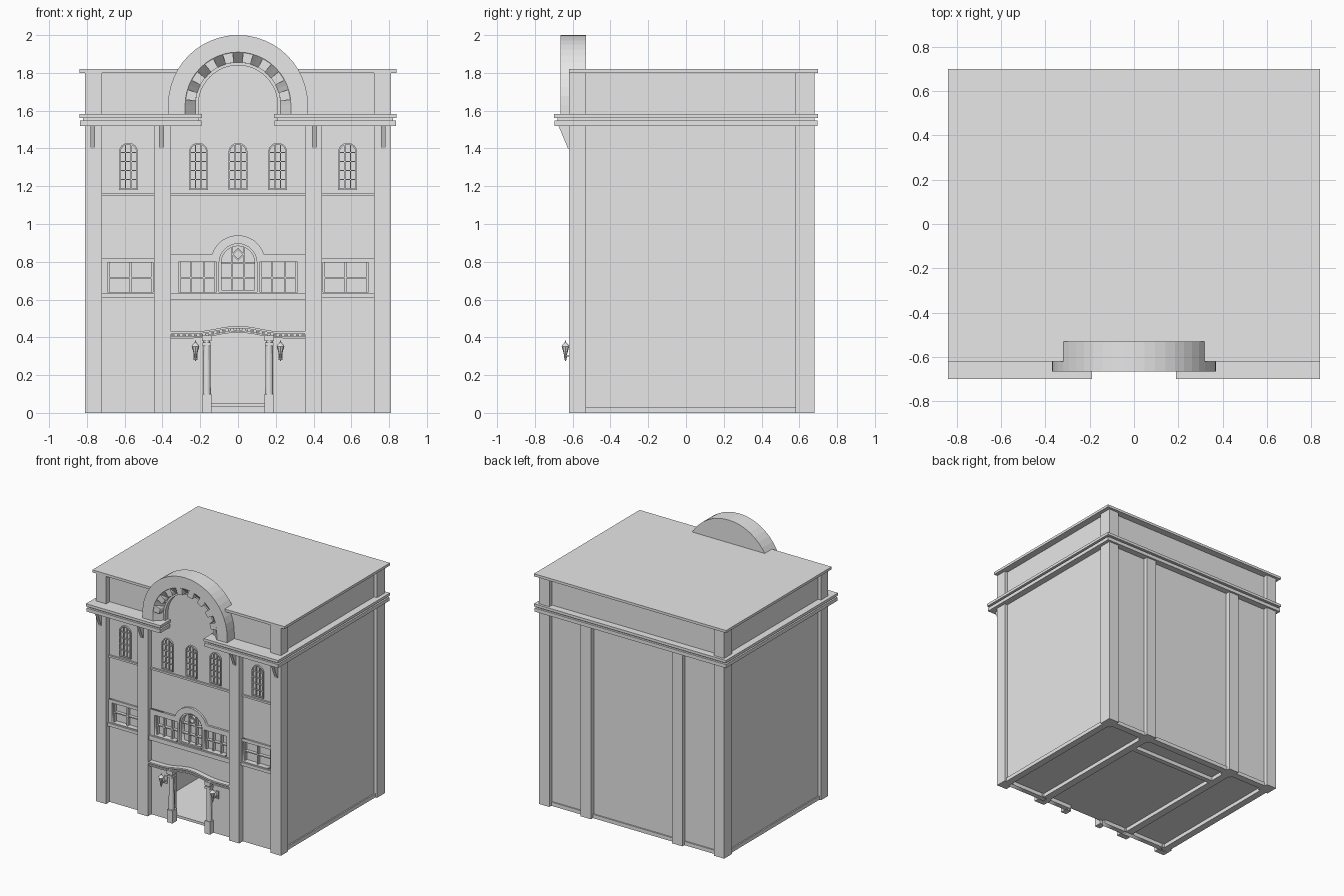
import bpy, bmesh, math
from mathutils import Matrix

cube = bpy.data.objects.get("Cube")
if cube:
    bpy.data.objects.remove(cube, do_unlink=True)

stone = bpy.data.materials.new("grey stone")
stone.use_nodes = True
stone.diffuse_color = (0.8, 0.8, 0.8, 1)
stone.node_tree.nodes["Principled BSDF"].inputs["Base Color"].default_value = (0.8, 0.8, 0.8, 1)

SIDES = (("left_", 1), ("right_", -1))
WALL = -0.575      # face of the front wall
FRONT = -0.62      # face of the pilasters


def finish(name, bm):
    bmesh.ops.remove_doubles(bm, verts=bm.verts, dist=1e-5)
    bmesh.ops.recalc_face_normals(bm, faces=bm.faces)
    me = bpy.data.meshes.new(name)
    bm.to_mesh(me)
    bm.free()
    me.materials.append(stone)
    ob = bpy.data.objects.new(name, me)
    bpy.context.collection.objects.link(ob)
    return ob


def box(name, x0, x1, y0, y1, z0, z1):
    bm = bmesh.new()
    bmesh.ops.create_cube(bm, size=1)
    bm.transform(Matrix.Translation(((x0 + x1) / 2, (y0 + y1) / 2, (z0 + z1) / 2))
                 @ Matrix.Diagonal((abs(x1 - x0), y1 - y0, z1 - z0, 1)))
    return finish(name, bm)


def pair(name, x0, x1, *yz):
    for side, s in SIDES:
        box(side + name, s * x0, s * x1, *yz)


def plate(name, loops, y0, y1):
    """Extruded x-z outline; further loops are holes."""
    cu = bpy.data.curves.new(name, 'CURVE')
    cu.dimensions, cu.fill_mode, cu.extrude = '2D', 'BOTH', (y1 - y0) / 2
    for loop in loops:
        sp = cu.splines.new('POLY')
        sp.points.add(len(loop) - 1)
        for p, (x, z) in zip(sp.points, loop):
            p.co = (x, z, 0, 1)
        sp.use_cyclic_u = True
    ob = bpy.data.objects.new(name + "_outline", cu)
    bpy.context.collection.objects.link(ob)
    dg = bpy.context.evaluated_depsgraph_get()
    me = bpy.data.meshes.new_from_object(ob.evaluated_get(dg))
    bm = bmesh.new()
    bm.from_mesh(me)
    bpy.data.objects.remove(ob, do_unlink=True)
    bpy.data.meshes.remove(me)
    bm.transform(Matrix.Translation((0, (y0 + y1) / 2, 0)) @ Matrix.Rotation(math.pi / 2, 4, 'X'))
    return finish(name, bm)


def cone(name, x, y, z0, z1, r0, r1, n=8):
    bm = bmesh.new()
    bmesh.ops.create_cone(bm, cap_ends=True, segments=n, radius1=r0, radius2=r1, depth=z1 - z0)
    bm.transform(Matrix.Translation((x, y, (z0 + z1) / 2)))
    return finish(name, bm)


def arc(cx, cz, r, a0, a1, n):
    steps = [math.radians(a0 + (a1 - a0) * i / n) for i in range(n + 1)]
    return [(cx + r * math.cos(a), cz + r * math.sin(a)) for a in steps]


def rect(x0, x1, z0, z1):
    return [(x0, z0), (x1, z0), (x1, z1), (x0, z1)]


def arched(cx, hw, z0, spring, n=12):
    return [(cx - hw, z0), (cx + hw, z0)] + arc(cx, spring, hw, 0, 180, n)


# Shell, pilasters and floor
pair("side_wall", 0.74, 0.785, -0.58, 0.64, 0, 1.8)
box("back_wall", -0.77, 0.77, 0.6, 0.645, 0, 1.8)
for y0, y1, tag in ((FRONT, -0.53, "front"), (0.58, 0.68, "back")):
    pair(tag + "_corner_pilaster", 0.72, 0.81, y0, y1, 0, 1.8)
    pair(tag + "_inner_pilaster", 0.355, 0.445, y0, y1, 0, 1.53)
pair("side_plinth", 0.78, 0.795, -0.53, 0.58, 0, 0.03)
box("back_plinth", -0.72, 0.72, 0.64, 0.655, 0, 0.03)
box("floor", -0.76, 0.76, WALL + 0.005, 0.62, 0.03, 0.05)
pair("partition", 0.37, 0.43, -0.54, 0.6, 0, 0.6)
box("room_back_wall", -0.37, 0.37, 0.42, 0.46, 0, 0.6)
box("room_ceiling", -0.37, 0.37, -0.54, 0.46, 0.58, 0.6)

# Roof, notched behind the big arch
box("roof", -0.84, 0.84, -0.53, 0.7, 1.8, 1.82)
pair("roof_front", 0.3, 0.84, FRONT, -0.53, 1.8, 1.82)
pair("parapet", 0.24, 0.4, WALL, -0.53, 1.55, 1.8)

# Cornice in three layers
for i, (z0, z1, d) in enumerate(((1.52, 1.548, 0.004), (1.548, 1.562, 0.02), (1.562, 1.583, 0))):
    tag = "cornice_%d" % i
    pair("side_" + tag, 0.76, 0.84 - d, -0.58, 0.62, z0, z1)
    pair("front_" + tag, 0.19 + d, 0.84 - d, -0.7 + d, -0.56, z0, z1)
    box("back_" + tag, -0.84 + d, 0.84 - d, 0.61, 0.7 - d, z0, z1)

# Brackets under the cornice
for side, s in SIDES:
    for x in (0.405, 0.77):
        bm = bmesh.new()
        prof = [(-0.61, 1.4), (-0.625, 1.4), (-0.675, 1.52), (-0.61, 1.52)]
        face = bm.faces.new([bm.verts.new((s * x - 0.012, y, z)) for y, z in prof])
        ext = bmesh.ops.extrude_face_region(bm, geom=[face])
        bmesh.ops.translate(bm, vec=(0.024, 0, 0),
                            verts=[v for v in ext["geom"] if isinstance(v, bmesh.types.BMVert)])
        finish(side + "bracket", bm)

# Big arch: profile swept over a half circle with short straight legs
CZ = 1.63
profile = [(0.37, -0.53), (0.37, -0.665), (0.28, -0.665), (0.225, -0.61), (0.21, -0.61), (0.21, -0.53)]
bm = bmesh.new()
rings = []
angles = [0] + [math.pi * i / 24 for i in range(25)] + [math.pi]
for i, a in enumerate(angles):
    drop = 0.05 if i in (0, len(angles) - 1) else 0
    rings.append([bm.verts.new((r * math.cos(a), y, CZ + r * math.sin(a) - drop)) for r, y in profile])
for a, b in zip(rings, rings[1:]):
    for k in range(len(profile)):
        m = (k + 1) % len(profile)
        bm.faces.new((a[k], a[m], b[m], b[k]))
bm.faces.new(rings[0])
bm.faces.new(rings[-1])
finish("big_arch", bm)
for k in range(8):
    a = 11.25 + 22.5 * k
    plate("arch_block", [arc(0, CZ, 0.285, a - 5.6, a + 5.6, 2) + arc(0, CZ, 0.225, a + 5.6, a - 5.6, 2)],
          -0.663, -0.6)


# Door head curve
def bump(x):
    return 0.015 * (1 + math.cos(math.pi * x / 0.24)) if abs(x) < 0.24 else 0


def ribbon(x, z0, z1, n=24):
    xs = [-x + 2 * x * i / n for i in range(n + 1)]
    return [(u, z0 + bump(u)) for u in xs] + [(u, z1 + bump(u)) for u in reversed(xs)]


# Front walls with window holes
centre_hole = arched(0, 0.1, 0.64, 0.795, 16)
side_holes = [rect(s * 0.215 - 0.1, s * 0.215 + 0.1, 0.64, 0.8) for s in (-1, 1)]
head = [(-0.165 + 0.33 * i / 12, 0.4 + bump(-0.165 + 0.33 * i / 12)) for i in range(13)]
outline = [(-0.38, 0), (-0.165, 0)] + head + [(0.165, 0), (0.38, 0), (0.38, 1.6)]
outline += arc(0, CZ, 0.26, 0, 180, 20) + [(-0.38, 1.6)]
plate("centre_wall", [outline, centre_hole] + side_holes, WALL, -0.535)
surround = [(-0.36, 0.635), (0.36, 0.635), (0.36, 0.84)] + arc(0, 0.795, 0.145, 18, 162, 16) + [(-0.36, 0.84)]
plate("centre_window_surround", [surround, centre_hole] + side_holes, -0.592, WALL)
box("centre_glass", -0.34, 0.34, -0.545, -0.53, 0.62, 0.93)
box("centre_sill", -0.36, 0.36, -0.605, WALL, 0.6, 0.635)
box("centre_band", -0.36, 0.36, -0.588, WALL, 1.15, 1.165)
for side, s in SIDES:
    hole = rect(s * 0.57 - 0.12, s * 0.57 + 0.12, 0.64, 0.795)
    plate(side + "bay_wall", [rect(s * 0.58 - 0.2, s * 0.58 + 0.2, 0, 1.8), hole], WALL, -0.535)
    plate(side + "window_surround", [rect(s * 0.5825 - 0.1375, s * 0.5825 + 0.1375, 0.63, 0.82), hole], -0.588, WALL)
pair("bay_glass", 0.44, 0.7, -0.545, -0.53, 0.62, 0.82)
pair("bay_sill", 0.445, 0.72, -0.6, WALL, 0.61, 0.635)
pair("bay_band", 0.445, 0.72, -0.588, WALL, 1.15, 1.165)

# Glazing bars
BAR = (-0.57, -0.54)
for x in (0.57, 0.58 + 0.105, 0.455):
    pair("bay_mullion", x - 0.005, x + 0.005, *BAR, 0.64, 0.8)
pair("bay_transom", 0.45, 0.69, *BAR, 0.711, 0.719)
for x in (0.12, 0.18, 0.25, 0.31):
    pair("window_mullion", x - 0.005, x + 0.005, *BAR, 0.64, 0.8)
pair("window_transom", 0.115, 0.315, *BAR, 0.711, 0.719)
plate("arched_frame", [centre_hole, arched(0, 0.088, 0.65, 0.795, 16)], -0.58, -0.54)
pair("arched_mullion", 0.028, 0.036, *BAR, 0.64, 0.885)
box("arched_transom", -0.09, 0.09, *BAR, 0.711, 0.719)
box("arched_spring_bar", -0.09, 0.09, *BAR, 0.79, 0.797)
plate("diamond", [arc(0, 0.84, 0.034, 0, 270, 3), arc(0, 0.84, 0.024, 0, 270, 3)], -0.575, -0.54)

# Slim arched windows of the top storey
for x in (-0.58, -0.21, 0, 0.21, 0.58):
    plate("top_window_frame", [arched(x, 0.05, 1.18, 1.38), arched(x, 0.042, 1.188, 1.38)], WALL - 0.012, WALL)
    for dx in (-0.015, 0.015):
        box("top_window_mullion", x + dx - 0.003, x + dx + 0.003, WALL - 0.01, WALL, 1.185, 1.42)
    for k in range(4):
        z = 1.235 + 0.048 * k
        box("top_window_bar", x - 0.045, x + 0.045, WALL - 0.01, WALL, z - 0.003, z + 0.003)

# Curved door canopy with dentils
plate("canopy", [ribbon(0.357, 0.395, 0.425)], -0.595, WALL)
plate("canopy_lower_trim", [ribbon(0.357, 0.395, 0.405)], -0.608, WALL)
plate("canopy_upper_trim", [ribbon(0.357, 0.418, 0.43)], -0.615, WALL)
for i in range(24):
    x = -0.345 + 0.03 * i
    box("dentil", x - 0.009, x + 0.009, -0.603, -0.59, 0.407 + bump(x), 0.416 + bump(x))

# Door columns and lanterns
for side, s in SIDES:
    x = s * 0.165
    box(side + "pedestal", x - 0.024, x + 0.024, FRONT, -0.56, 0, 0.1)
    cone(side + "column", x, -0.595, 0.1, 0.36, 0.021, 0.019, 16)
    box(side + "capital", x - 0.022, x + 0.022, FRONT, -0.565, 0.355, 0.372)
    box(side + "abacus", x - 0.025, x + 0.025, FRONT, -0.565, 0.38, 0.41)
    cone(side + "necking", x, -0.595, 0.372, 0.38, 0.018, 0.018, 16)
    x, y = s * 0.225, -0.638
    box(side + "lantern_back_plate", x - 0.01, x + 0.01, -0.583, WALL, 0.28, 0.34)
    box(side + "lantern_arm", x - 0.004, x + 0.004, y, WALL, 0.298, 0.307)
    cone(side + "lantern_finial", x, y, 0.275, 0.3, 0.003, 0.009)
    cone(side + "lantern_stem", x, y, 0.3, 0.32, 0.006, 0.011)
    cone(side + "lantern_glass", x, y, 0.32, 0.352, 0.011, 0.02)
    cone(side + "lantern_cap", x, y, 0.352, 0.37, 0.023, 0.006)
    cone(side + "lantern_tip", x, y, 0.37, 0.382, 0.005, 0.002)
